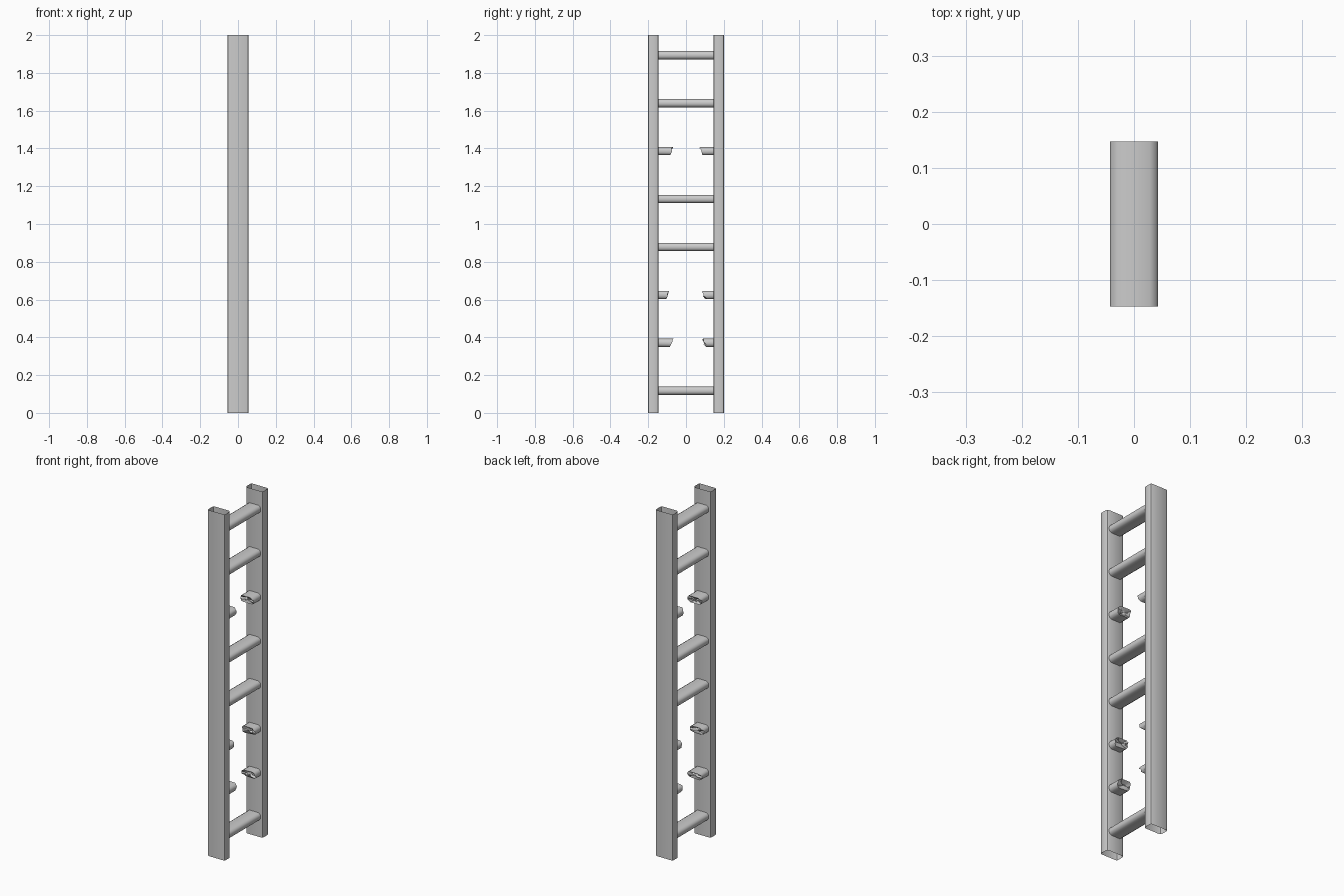
import bpy, bmesh, math, random

if "Cube" in bpy.data.objects:
    bpy.data.objects.remove(bpy.data.objects["Cube"])

random.seed(4)


def finish(bm, name):
    bmesh.ops.recalc_face_normals(bm, faces=bm.faces)
    mesh = bpy.data.meshes.new(name)
    bm.to_mesh(mesh)
    bm.free()
    mesh.shade_smooth()
    mesh.set_sharp_from_angle(angle=math.radians(40))
    obj = bpy.data.objects.new(name, mesh)
    bpy.context.collection.objects.link(obj)
    return obj


def skin(bm, rings):
    """Join successive rings of points with quads; returns the vertex rings."""
    vr = [[bm.verts.new(p) for p in r] for r in rings]
    for a, b in zip(vr, vr[1:]):
        n = len(a)
        for i in range(n):
            j = (i + 1) % n
            bm.faces.new((a[i], a[j], b[j], b[i]))
    return vr


# side rails: open tubes with rounded corners
X, Y_IN, Y_OUT = 0.055, 0.146, 0.2


def rail_profile():
    pts = []
    corners = [(1, Y_OUT, 1, 0), (-1, Y_OUT, 1, 90), (-1, Y_IN, -1, 180), (1, Y_IN, -1, 270)]
    for sx, y, sy, start in corners:
        r = 0.009 if sy > 0 else 0.012
        cx, cy = sx * (X - r), y - sy * r
        for k in range(3):
            a = math.radians(start + 45 * k)
            pts.append((cx + r * math.cos(a), cy + r * math.sin(a)))
    return pts


for side, name in ((1, "rail_back"), (-1, "rail_front")):
    bm = bmesh.new()
    skin(bm, [[(x, side * y, z) for x, y in rail_profile()]
              for z in (0, 0.5, 1.0, 1.5, 2.0)])
    finish(bm, name)

# rungs: flattened bars with bevelled edges
RUNG = [(0.043, -0.006), (0.043, 0.006), (0.039, 0.015), (0.028, 0.022),
        (-0.028, 0.022), (-0.039, 0.015), (-0.043, 0.006), (-0.043, -0.006),
        (-0.039, -0.015), (-0.028, -0.022), (0.028, -0.022), (0.039, -0.015)]
END = 0.147


def whole_rung(z, name):
    bm = bmesh.new()
    skin(bm, [[(x, y, z + h) for x, h in RUNG] for y in (-END, END)])
    finish(bm, name)


def broken_stub(z, side, tip, name):
    """Stub with a splintered end, longest along its top edge."""
    bm = bmesh.new()
    end = []
    for x, h in RUNG:
        y = tip + (0.022 - h) * 0.4 + random.uniform(0, 0.014)
        end.append((x, side * y, z + h))
    core = [(x * 0.5, side * (tip + 0.01 + random.uniform(0, 0.02)), z + h * 0.5)
            for x, h in RUNG]
    rings = skin(bm, [[(x, side * END, z + h) for x, h in RUNG], end, core])
    mid = bm.verts.new((0, side * (tip + 0.02), z))
    inner = rings[-1]
    for i in range(len(inner)):
        bm.faces.new((inner[i], inner[(i + 1) % len(inner)], mid))
    finish(bm, name)


# rung index -> reach of the front and back stubs
broken = {1: (0.064, 0.082), 2: (0.084, 0.08), 5: (0.064, 0.068)}
for i in range(8):
    z = 0.117 + 0.2538 * i
    if i in broken:
        front, back = broken[i]
        broken_stub(z, -1, front, f"broken_rung_front_{i + 1}")
        broken_stub(z, 1, back, f"broken_rung_back_{i + 1}")
    else:
        whole_rung(z, f"rung_{i + 1}")
